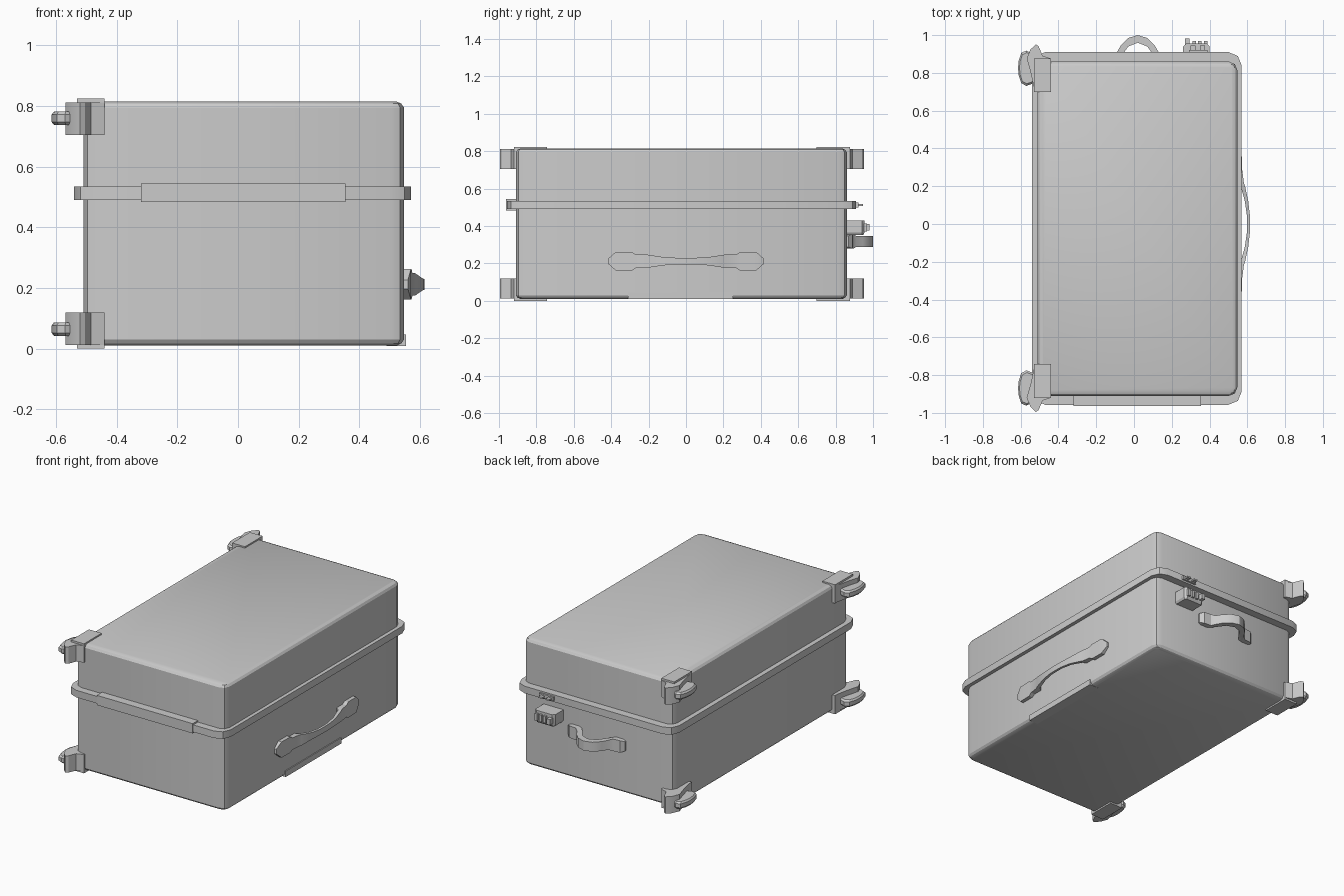
import bpy, bmesh, math
from mathutils import Vector

cube = bpy.data.objects.get("Cube")
if cube:
    bpy.data.objects.remove(cube, do_unlink=True)

GREY = (0.6, 0.6, 0.6, 1)
mat = bpy.data.materials.new("plain grey")
mat.use_nodes = True
mat.diffuse_color = GREY
mat.node_tree.nodes["Principled BSDF"].inputs["Base Color"].default_value = GREY

MID_Y, MID_Z = -0.022, 0.412


def skin(name, rings):
    """Join rings of equal length into a capped solid."""
    bm = bmesh.new()
    loops = [[bm.verts.new(p) for p in ring] for ring in rings]
    n = len(loops[0])
    for a, b in zip(loops, loops[1:]):
        for i in range(n):
            j = (i + 1) % n
            bm.faces.new((a[i], a[j], b[j], b[i]))
    bm.faces.new(loops[0])
    bm.faces.new(loops[-1])
    bmesh.ops.recalc_face_normals(bm, faces=bm.faces)
    mesh = bpy.data.meshes.new(name)
    bm.to_mesh(mesh)
    bm.free()
    mesh.materials.append(mat)
    obj = bpy.data.objects.new(name, mesh)
    bpy.context.collection.objects.link(obj)
    bpy.ops.object.select_all(action='DESELECT')
    bpy.context.view_layer.objects.active = obj
    obj.select_set(True)
    bpy.ops.object.shade_smooth_by_angle(angle=math.radians(30))
    return obj


def box(name, x0, x1, y0, y1, z0, z1):
    return skin(name, [[(x0, y0, z), (x1, y0, z), (x1, y1, z), (x0, y1, z)]
                       for z in (z0, z1)])


def rounded(name, x0, x1, y0, y1, r, seg, layers):
    """Rounded rectangle stacked through (height, inset) layers."""
    corners = [(x1 - r, y1 - r), (x0 + r, y1 - r), (x0 + r, y0 + r), (x1 - r, y0 + r)]
    rings = []
    for z, inset in layers:
        ring = []
        for k, (cx, cy) in enumerate(corners):
            for s in range(seg + 1):
                a = math.pi / 2 * (k + s / seg)
                ring.append((cx + (r - inset) * math.cos(a),
                             cy + (r - inset) * math.sin(a), z))
        rings.append(ring)
    return skin(name, rings)


def grip(name, half, place):
    """Symmetric handle from (along, inner, outer, half width) sections."""
    whole = half + [(-t, a, b, w) for t, a, b, w in reversed(half[:-1])]
    return skin(name, [[place(t, a, -w), place(t, b, -w), place(t, b, w), place(t, a, w)]
                       for t, a, b, w in whole])


# Case shell, rim and long hinge
rounded("case_body", -0.51, 0.547, -0.91, 0.86, 0.045, 2,
        [(0.01, 0.025), (0.017, 0.009), (0.03, 0), (0.795, 0), (0.808, 0.009), (0.815, 0.025)])
rounded("case_rim", -0.54, 0.57, -0.957, 0.91, 0.07, 2, [(0.49, 0), (0.535, 0)])
box("hinge_plate", -0.32, 0.355, -0.963, -0.9, 0.483, 0.545)
box("bottom_edge_strip", 0.49, 0.553, -0.31, 0.25, 0.009, 0.046)

# Carrying handle on the long side
grip("side_handle",
     [(-0.415, 0.54, 0.56, 0.015), (-0.375, 0.54, 0.57, 0.05), (-0.29, 0.54, 0.572, 0.05),
      (-0.27, 0.54, 0.575, 0.037), (-0.215, 0.54, 0.582, 0.037), (-0.2, 0.565, 0.588, 0.034),
      (-0.12, 0.587, 0.605, 0.022), (-0.05, 0.597, 0.613, 0.018), (0, 0.598, 0.614, 0.018)],
     lambda t, d, w: (d, t, 0.212 + w))

# Small arched handle on the back end
grip("end_handle",
     [(-0.2, 0.85, 0.87, 0.03), (-0.18, 0.85, 0.89, 0.038), (-0.13, 0.85, 0.895, 0.038),
      (-0.11, 0.86, 0.91, 0.03), (-0.09, 0.885, 0.945, 0.03), (-0.05, 0.94, 0.985, 0.03),
      (0, 0.96, 1.0, 0.03)],
     lambda t, d, w: (0.02 + t, d, 0.318 + w))

# Combination lock with dials and latch
rounded("lock_case", 0.26, 0.4, 0.84, 0.955, 0.015, 1, [(0.352, 0.008), (0.365, 0), (0.43, 0)])
for i in range(3):
    x = 0.31 + i * 0.03
    box("lock_dial_%d" % i, x, x + 0.018, 0.9, 0.968, 0.37, 0.415)
box("lock_button", 0.27, 0.295, 0.9, 0.982, 0.375, 0.41)
box("latch_plate", 0.29, 0.39, 0.9, 0.922, 0.5, 0.525)
for i in range(2):
    x = 0.3 + i * 0.05
    box("latch_tab_%d" % i, x, x + 0.025, 0.9, 0.945, 0.507, 0.517)

# Four corner guards with wheels, mirrored about the middle of the case
FIN = [(-0.44, -0.92), (-0.484, -0.935), (-0.505, -0.985), (-0.52, -0.995),
       (-0.548, -0.968), (-0.568, -0.92), (-0.548, -0.85), (-0.525, -0.745), (-0.44, -0.745)]
WHEEL = [(-0.53, -0.79), (-0.57, -0.775), (-0.597, -0.79), (-0.61, -0.83), (-0.614, -0.87),
         (-0.61, -0.91), (-0.597, -0.95), (-0.57, -0.962), (-0.53, -0.94)]
HUB = Vector((-0.55, -0.87))


def mirrored(points, z, sy, sz, scale=1):
    out = []
    for p in points:
        q = HUB + (Vector(p) - HUB) * scale
        out.append((q.x, MID_Y + sy * (q.y - MID_Y), MID_Z + sz * (z - MID_Z)))
    return out


for sy, end in ((1, "front"), (-1, "back")):
    for sz, level in ((1, "upper"), (-1, "lower")):
        tag = "%s_%s" % (end, level)
        skin("corner_fin_" + tag, [mirrored(FIN, z, sy, sz) for z in (0.705, 0.812)])
        plate = [(-0.53, -0.92), (-0.44, -0.92), (-0.44, -0.742), (-0.53, -0.742)]
        skin("corner_plate_" + tag, [mirrored(plate, z, sy, sz) for z in (0.705, 0.824)])
        skin("wheel_" + tag, [mirrored(WHEEL, z, sy, sz, s) for z, s in
                              ((0.737, 0.88), (0.747, 1), (0.772, 1), (0.782, 0.88))])
